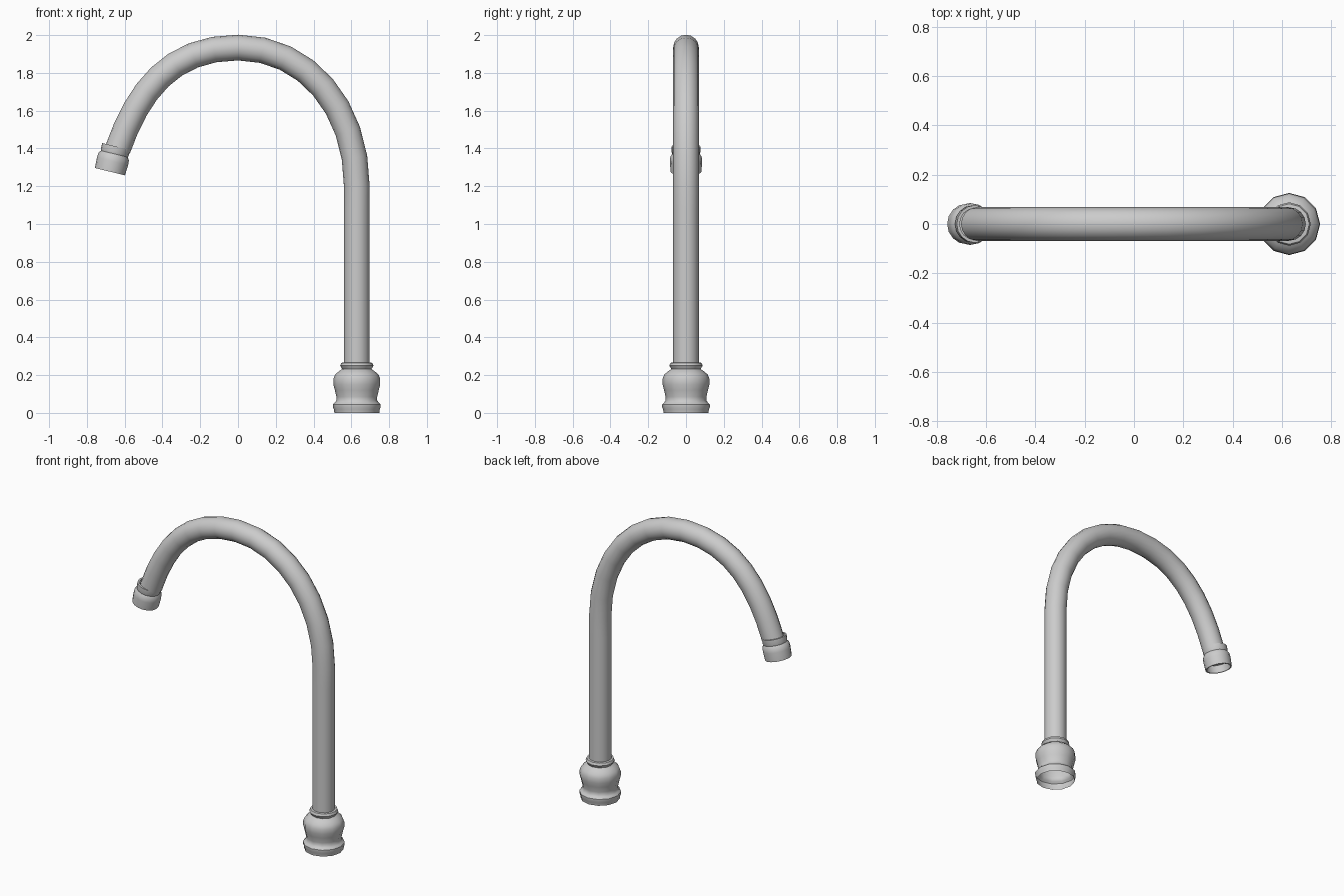
import bpy, bmesh, math
from mathutils import Matrix, Vector

if "Cube" in bpy.data.objects:
    bpy.data.objects.remove(bpy.data.objects["Cube"])

PIPE_X, PIPE_R = 0.629, 0.068


def smooth(obj, angle=40):
    bpy.ops.object.select_all(action='DESELECT')
    obj.select_set(True)
    bpy.context.view_layer.objects.active = obj
    bpy.ops.object.shade_smooth_by_angle(angle=math.radians(angle))


def lathe(name, profile, sides, matrix):
    """Revolve (radius, height) points around local z, then place with matrix."""
    bm = bmesh.new()
    rings = []
    for r, z in profile:
        rings.append([bm.verts.new((r * math.cos(2 * math.pi * i / sides),
                                    r * math.sin(2 * math.pi * i / sides), z))
                      for i in range(sides)] if r > 0 else [bm.verts.new((0, 0, z))])
    for a, b in zip(rings, rings[1:]):
        for i in range(sides):
            j = (i + 1) % sides
            if len(b) == 1:
                bm.faces.new((a[i], a[j], b[0]))
            else:
                bm.faces.new((a[i], a[j], b[j], b[i]))
    bmesh.ops.recalc_face_normals(bm, faces=bm.faces)
    mesh = bpy.data.meshes.new(name)
    bm.to_mesh(mesh)
    bm.free()
    obj = bpy.data.objects.new(name, mesh)
    obj.matrix_world = matrix
    bpy.context.collection.objects.link(obj)
    smooth(obj)
    return obj


# Gooseneck pipe: (left handle, point, right handle) in the xz plane
knots = [((PIPE_X, 0.2), (PIPE_X, 0.24), (PIPE_X, 0.56)),
         ((PIPE_X, 0.88), (PIPE_X, 1.2), (PIPE_X, 1.62)),
         ((0.36, 1.934), (0, 1.934), (-0.36, 1.934)),
         ((-0.53, 1.70), (-0.637, 1.395), (-0.66, 1.33))]
curve = bpy.data.curves.new("spout_pipe", 'CURVE')
curve.dimensions = '3D'
curve.resolution_u = 8
curve.bevel_depth = PIPE_R
curve.bevel_resolution = 6
spline = curve.splines.new('BEZIER')
spline.bezier_points.add(len(knots) - 1)
for bp, (left, point, right) in zip(spline.bezier_points, knots):
    bp.handle_left_type = bp.handle_right_type = 'FREE'
    bp.handle_left = (left[0], 0, left[1])
    bp.co = (point[0], 0, point[1])
    bp.handle_right = (right[0], 0, right[1])
pipe = bpy.data.objects.new("spout_pipe", curve)
bpy.context.collection.objects.link(pipe)
bpy.ops.object.select_all(action='DESELECT')
pipe.select_set(True)
bpy.context.view_layer.objects.active = pipe
bpy.ops.object.convert(target='MESH')
smooth(bpy.context.view_layer.objects.active)

# Turned base collar, open underneath
base_profile = [(0.119, 0.0), (0.121, 0.018), (0.126, 0.03), (0.126, 0.045),
                (0.115, 0.056), (0.108, 0.066), (0.108, 0.085), (0.116, 0.12),
                (0.124, 0.15), (0.124, 0.18), (0.115, 0.203), (0.095, 0.22),
                (0.078, 0.232), (0.088, 0.25), (0.082, 0.265), (0.066, 0.267)]
lathe("base_collar", base_profile, 12, Matrix.Translation((PIPE_X, 0, 0)))

# Nozzle cap at the spout end, with a recessed outlet
nozzle_profile = [(0.064, 0.0), (0.076, 0.0), (0.076, 0.03), (0.073, 0.04),
                  (0.083, 0.055), (0.085, 0.08), (0.082, 0.137),
                  (0.074, 0.137), (0.072, 0.09), (0, 0.09)]
axis = Vector((-0.24, 0, -0.97))
place = (Matrix.Translation((-0.645, 0, 1.41))
         @ axis.to_track_quat('Z', 'Y').to_matrix().to_4x4())
lathe("nozzle_cap", nozzle_profile, 16, place)
